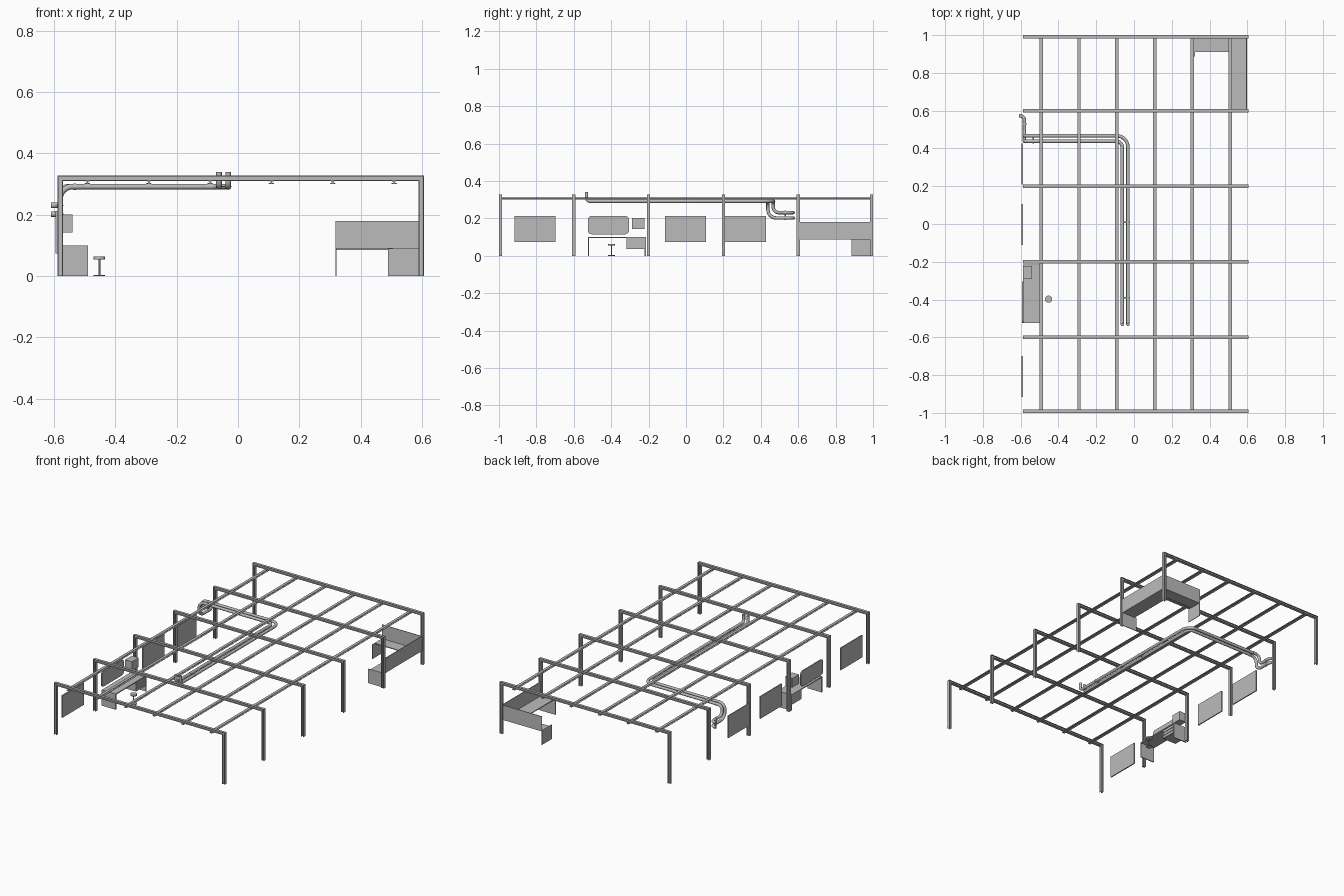
import bpy, bmesh, math
from mathutils import Vector

if "Cube" in bpy.data.objects:
    bpy.data.objects.remove(bpy.data.objects["Cube"])

grey = bpy.data.materials.new("plain grey")
grey.diffuse_color = (0.5, 0.5, 0.5, 1)
grey.use_nodes = True
grey.node_tree.nodes["Principled BSDF"].inputs["Base Color"].default_value = grey.diffuse_color


def finish(name, bm):
    bmesh.ops.recalc_face_normals(bm, faces=bm.faces)
    me = bpy.data.meshes.new(name)
    bm.to_mesh(me)
    bm.free()
    me.materials.append(grey)
    ob = bpy.data.objects.new(name, me)
    bpy.context.collection.objects.link(ob)
    return ob


def smooth(ob):
    bpy.ops.object.select_all(action='DESELECT')
    bpy.context.view_layer.objects.active = ob
    ob.select_set(True)
    bpy.ops.object.shade_smooth_by_angle(angle=math.radians(40))


def extrude(bm, pts, vec):
    """Extrude a closed 3D outline along vec."""
    f = bm.faces.new([bm.verts.new(p) for p in pts])
    r = bmesh.ops.extrude_face_region(bm, geom=[f], use_keep_orig=True)
    vs = [g for g in r['geom'] if isinstance(g, bmesh.types.BMVert)]
    bmesh.ops.translate(bm, verts=vs, vec=vec)


def add_box(bm, x, y, z):
    extrude(bm, [(x[0], y[0], z[0]), (x[1], y[0], z[0]), (x[1], y[1], z[0]), (x[0], y[1], z[0])],
            (0, 0, z[1] - z[0]))


def box(name, x, y, z):
    bm = bmesh.new()
    add_box(bm, x, y, z)
    return finish(name, bm)


# Portal frames: I-section swept over column, rafter, column
CX, HALF, TOP, DEPTH = 0.009, 0.597, 0.328, 0.017


def portal_layer(bm, y, a, b, depth):
    o, i = HALF - a, HALF - b
    pts = [(-o, 0), (-o, TOP - a), (o, TOP - a), (o, 0), (i, 0), (i, TOP - b), (-i, TOP - b), (-i, 0)]
    extrude(bm, [(CX + px, y - depth / 2, pz) for px, pz in pts], (0, depth, 0))


for n, y in enumerate((-0.9915, -0.6, -0.2, 0.2, 0.6, 0.9915)):
    bm = bmesh.new()
    portal_layer(bm, y, 0, 0.003, DEPTH)
    portal_layer(bm, y, 0.003, DEPTH - 0.003, 0.004)
    portal_layer(bm, y, DEPTH - 0.003, DEPTH, DEPTH)
    finish(f"portal_frame_{n + 1}", bm)

# Roof purlins: small tapered I-section along y
half = [(0.009, 0.0), (0.009, 0.0015), (0.002, 0.004), (0.002, 0.007), (0.009, 0.0095), (0.009, 0.011)]
prof = half + [(-x, z) for x, z in reversed(half)]
for n in range(6):
    bm = bmesh.new()
    px = -0.491 + 0.2 * n
    extrude(bm, [(px + x, -1, 0.301 + z) for x, z in prof], (0, 2, 0))
    finish(f"purlin_{n + 1}", bm)

# Window panes on the left wall
for n, y in enumerate((-0.808, -0.003, 0.3175)):
    box(f"window_{n + 1}", (-0.595, -0.588), (y - 0.109, y + 0.109), (0.073, 0.213))

# Wall mirror with rounded corners
bm = bmesh.new()
pts = []
for cy, cz, a0 in ((-0.325, 0.193, 0), (-0.505, 0.193, 90), (-0.505, 0.135, 180), (-0.325, 0.135, 270)):
    for k in range(6):
        a = math.radians(a0 + 18 * k)
        pts.append((-0.593, cy + 0.02 * math.cos(a), cz + 0.02 * math.sin(a)))
extrude(bm, pts, (0.007, 0, 0))
finish("wall_mirror", bm)

# Wall cabinet, desk and drawers
box("wall_cabinet", (-0.588, -0.54), (-0.29, -0.222), (0.143, 0.201))
box("desk_top", (-0.588, -0.49), (-0.524, -0.215), (0.094, 0.1))
box("desk_left_leg", (-0.588, -0.49), (-0.524, -0.518), (0, 0.094))
box("desk_right_leg", (-0.588, -0.49), (-0.221, -0.215), (0, 0.094))
box("drawer_case", (-0.588, -0.497), (-0.318, -0.221), (0.036, 0.094))
for n in range(3):
    z = 0.037 + 0.019 * n
    box(f"drawer_{n + 1}", (-0.497, -0.491), (-0.317, -0.223), (z, z + 0.016))


# Stool turned from stacked cylinders
def cylinder(name, r, z0, z1, seg=24):
    bm = bmesh.new()
    pts = [(-0.452 + r * math.cos(2 * math.pi * k / seg), -0.398 + r * math.sin(2 * math.pi * k / seg), z0)
           for k in range(seg)]
    extrude(bm, pts, (0, 0, z1 - z0))
    smooth(finish(name, bm))


cylinder("stool_base", 0.019, 0, 0.004)
cylinder("stool_post", 0.003, 0.004, 0.055, 12)
cylinder("stool_seat", 0.019, 0.054, 0.064)

# Corner counter: L-shaped top, tall back screens, end legs
bm = bmesh.new()
outline = [(0.318, 0.988), (0.598, 0.988), (0.598, 0.604), (0.505, 0.604), (0.505, 0.91), (0.318, 0.91)]
extrude(bm, [(x, y, 0.086) for x, y in outline], (0, 0, 0.005))
finish("counter_top", bm)
box("counter_back_screen", (0.318, 0.598), (0.984, 0.988), (0.088, 0.18))
box("counter_side_screen", (0.594, 0.598), (0.604, 0.984), (0.088, 0.18))
box("counter_front_leg", (0.489, 0.598), (0.604, 0.608), (0, 0.09))
box("counter_left_leg", (0.318, 0.322), (0.886, 0.988), (0, 0.09))


# Pipes: filleted paths with a round bevel
def pipe(name, pts, radii, r=0.0092):
    pts = [Vector(p) for p in pts]
    path = [pts[0]]
    for p, c, q, rad in zip(pts, pts[1:], pts[2:], radii):
        u, v = (p - c).normalized(), (q - c).normalized()
        centre = c + (u + v) * rad
        for k in range(9):
            a = math.pi / 2 * k / 8
            path.append(centre - v * rad * math.cos(a) - u * rad * math.sin(a))
    path.append(pts[-1])
    cu = bpy.data.curves.new(name, 'CURVE')
    cu.dimensions = '3D'
    cu.bevel_depth = r
    cu.bevel_resolution = 4
    cu.use_fill_caps = True
    sp = cu.splines.new('POLY')
    sp.points.add(len(path) - 1)
    for s, p in zip(sp.points, path):
        s.co = (*p, 1)
    cu.materials.append(grey)
    ob = bpy.data.objects.new(name, cu)
    bpy.context.collection.objects.link(ob)
    bpy.ops.object.select_all(action='DESELECT')
    bpy.context.view_layer.objects.active = ob
    ob.select_set(True)
    bpy.ops.object.convert(target='MESH')
    smooth(bpy.context.view_layer.objects.active)


Z, WX = 0.292, -0.58
for name, x, y, z, radii in (("outer_pipe", -0.032, 0.467, 0.231, (0.02, 0.06, 0.029, 0.029, 0.024)),
                             ("inner_pipe", -0.062, 0.438, 0.202, (0.02, 0.032, 0.04, 0.045, 0.024))):
    pipe(name, [(x, -0.532, 0.34), (x, -0.532, Z), (x, y, Z), (WX, y, Z), (WX, y, z),
                (WX, 0.573, z), (-0.61, 0.573, z)], radii)

# Pipe straps holding the pair
for n, y in enumerate((0.01, -0.39)):
    pipe(f"outer_collar_{n + 1}", [(-0.032, y - 0.004, Z), (-0.032, y + 0.004, Z)], [], 0.0105)
    pipe(f"inner_collar_{n + 1}", [(-0.062, y - 0.004, Z), (-0.062, y + 0.004, Z)], [], 0.0105)
    box(f"strap_{n + 1}", (-0.062, -0.032), (y - 0.004, y + 0.004), (Z - 0.002, Z + 0.002))
for n, z in enumerate((0.202, 0.231)):
    pipe(f"wall_collar_{n + 1}", [(WX, 0.526, z), (WX, 0.534, z)], [], 0.0105)
box("wall_strap", (WX - 0.002, WX + 0.002), (0.526, 0.534), (0.202, 0.231))
for n, y in enumerate((0.438, 0.467)):
    pipe(f"side_collar_{n + 1}", [(-0.537, y, Z), (-0.529, y, Z)], [], 0.0105)
box("side_strap", (-0.537, -0.529), (0.438, 0.467), (Z - 0.002, Z + 0.002))
